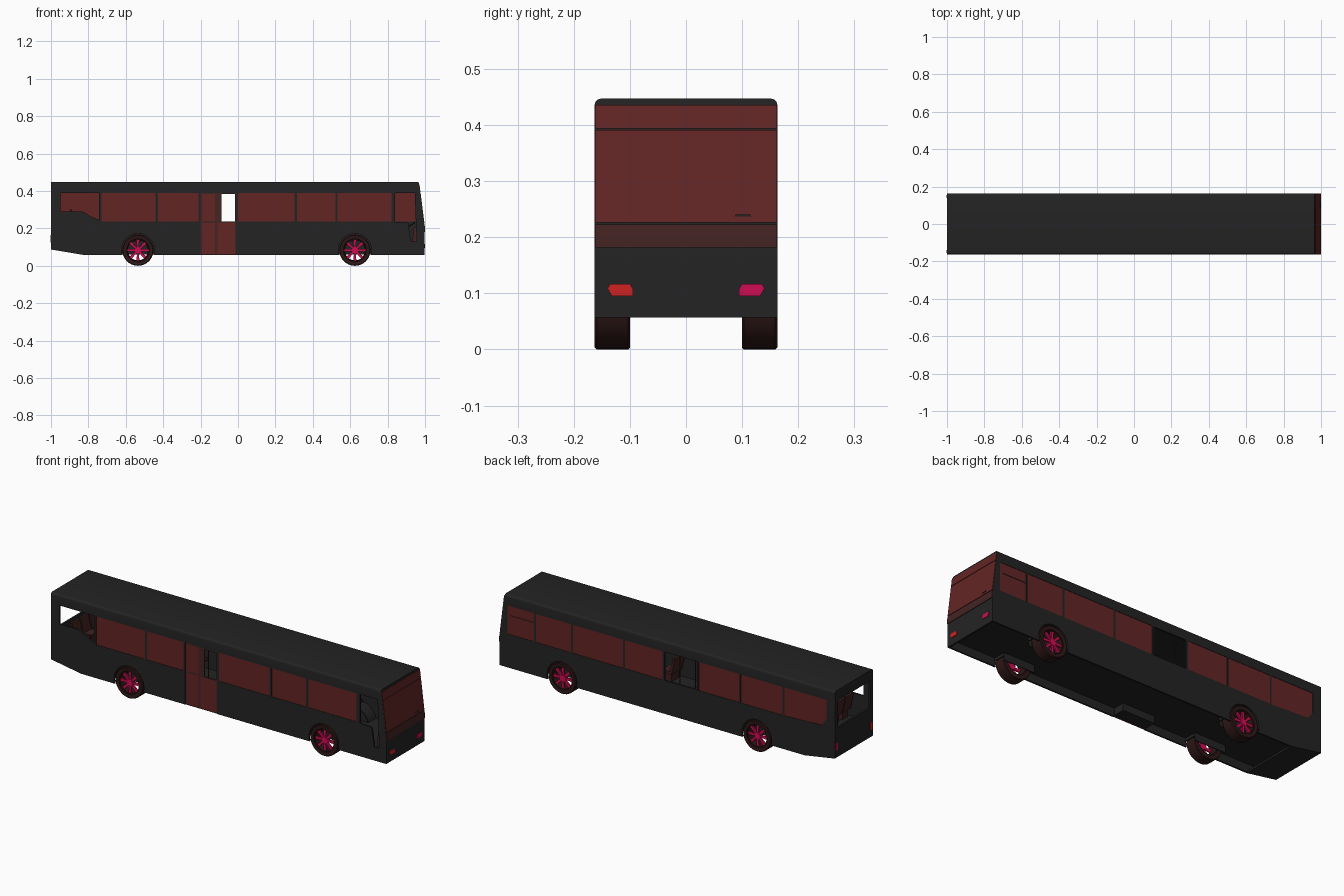
import bpy, bmesh, math
from mathutils import Matrix

if "Cube" in bpy.data.objects:
    bpy.data.objects.remove(bpy.data.objects["Cube"])

def mat(name, c):
    m = bpy.data.materials.new(name)
    m.diffuse_color = (*c, 1)
    m.use_nodes = True
    m.node_tree.nodes["Principled BSDF"].inputs["Base Color"].default_value = m.diffuse_color
    return m

BODY = mat("charcoal paint", (0.017, 0.017, 0.017))
GLASS = mat("red tinted glass", (0.125, 0.018, 0.018))
FRAME = mat("dark red trim", (0.058, 0.017, 0.017))
TYRE = mat("brown black rubber", (0.028, 0.009, 0.009))
RIM = mat("crimson rim", (0.62, 0.004, 0.085))
LAMP = mat("bright red lamp", (0.62, 0.016, 0.016))
SEAT = mat("seat maroon", (0.05, 0.014, 0.014))
W = 0.163

def finish(name, bm, m):
    bmesh.ops.recalc_face_normals(bm, faces=bm.faces)
    me = bpy.data.meshes.new(name)
    bm.to_mesh(me)
    bm.free()
    o = bpy.data.objects.new(name, me)
    bpy.context.collection.objects.link(o)
    if m:
        me.materials.append(m)
    return o

def add_prism(bm, pts, a, b, axis='y'):
    P = (lambda p, t: (p[0], t, p[1])) if axis == 'y' else (lambda p, t: (t, p[0], p[1]))
    v0 = [bm.verts.new(P(p, a)) for p in pts]
    v1 = [bm.verts.new(P(p, b)) for p in pts]
    bm.faces.new(v0)
    bm.faces.new(v1[::-1])
    n = len(pts)
    for i in range(n):
        j = (i + 1) % n
        bm.faces.new((v0[i], v0[j], v1[j], v1[i]))

def prism(name, pts, a, b, m, axis='y'):
    bm = bmesh.new()
    add_prism(bm, pts, a, b, axis)
    return finish(name, bm, m)

def rect(x0, x1, z0, z1):
    return [(x0, z0), (x1, z0), (x1, z1), (x0, z1)]

def circle(cx, cz, r, n=40, a0=0, a1=2 * math.pi, closed=False):
    k = n - 1 if closed else n
    return [(cx + r * math.cos(a0 + (a1 - a0) * i / k), cz + r * math.sin(a0 + (a1 - a0) * i / k)) for i in range(n)]

def smooth(o):
    bpy.ops.object.select_all(action='DESELECT')
    o.select_set(True)
    bpy.context.view_layer.objects.active = o
    bpy.ops.object.shade_smooth_by_angle(angle=math.radians(35))

def cut(o, cutter):
    cutter.hide_render = True
    md = o.modifiers.new("cut", 'BOOLEAN')
    md.operation, md.solver, md.object = 'DIFFERENCE', 'EXACT', cutter
    bpy.ops.object.select_all(action='DESELECT')
    o.select_set(True)
    bpy.context.view_layer.objects.active = o
    bpy.ops.object.modifier_apply(modifier=md.name)

# window outlines for each side
Z0, Z1 = 0.237, 0.39
near_glass = [rect(a, b, Z0, Z1) for a, b in
              [(-0.73, -0.44), (-0.428, -0.21), (0.0, 0.302), (0.315, 0.52), (0.533, 0.82)]]
far_glass = [rect(a, b, Z0, Z1) for a, b in
             [(0.79, 0.95), (0.57, 0.78), (0.26, 0.56), (0.025, 0.25), (-0.43, -0.19), (-0.69, -0.44)]]
far_glass.append([(-0.95, Z1), (-0.95, 0.285), (-0.92, 0.247), (-0.70, Z0), (-0.70, Z1)])
near_open = [[(-0.95, Z1), (-0.95, 0.29), (-0.83, 0.29), (-0.79, 0.265), (-0.743, 0.245), (-0.743, Z1)],
             [(0.84, 0.235), (0.84, Z1), (0.945, Z1), (0.955, 0.13), (0.925, 0.13), (0.91, 0.23)],
             rect(-0.2, -0.01, 0.03, Z1)]
far_open = [rect(-0.18, 0.015, Z0, Z1)]
WHEELS = (-0.535, 0.625)
WZ = 0.083

# body shell
bm = bmesh.new()
add_prism(bm, [(-1, 0.087), (-0.82, 0.057), (0.997, 0.057), (0.997, 0.2), (0.966, 0.447), (-1, 0.447)], -W, W)
edges = [e for e in bm.edges if all(v.co.z > 0.44 for v in e.verts) and abs(e.verts[0].co.y - e.verts[1].co.y) < 1e-4]
bmesh.ops.bevel(bm, geom=edges, offset=0.012, segments=4, profile=0.5, affect='EDGES')
body = finish("body_shell", bm, BODY)
inner = prism("inner_cutter", [(-0.82, -0.1), (-0.82, 0.067), (-0.99, 0.097), (-0.99, 0.435), (0.957, 0.435),
                               (0.987, 0.2), (0.987, -0.1)], -W + 0.009, W - 0.009, None)
bm = bmesh.new()
for p in near_glass + near_open:
    add_prism(bm, p, -0.2, -0.14)
for p in far_glass + far_open:
    add_prism(bm, p, 0.14, 0.2)
add_prism(bm, rect(-0.135, 0.135, 0.245, 0.39), -1.1, -0.96, 'x')
openings = finish("opening_cutter", bm, None)
bm = bmesh.new()
for x in WHEELS:
    for s in (-1, 1):
        add_prism(bm, circle(x, WZ, 0.089), s * 0.092, s * 0.2)
arches = finish("arch_cutter", bm, None)
floor = prism("floor", rect(-0.985, 0.985, 0.1, 0.108), -0.153, 0.153, BODY)
for c in (inner, openings, arches):
    cut(body, c)
cut(floor, arches)
smooth(body)
for c in (inner, openings, arches):
    bpy.data.objects.remove(c, do_unlink=True)

# side glass
for p in near_glass:
    prism("side_window", p, -W + 0.002, -W + 0.006, GLASS)
for p in far_glass:
    prism("side_window", p, W - 0.006, W - 0.002, GLASS)
prism("window_slider_rail", rect(0.79, 0.93, 0.335, 0.34), W - 0.003, W, FRAME)

# front glass, destination panel and lower band, following the raked nose
def nose(z):
    return 0.997 - max(0, z - 0.2) * 0.1255

def nose_panel(name, z0, z1, m):
    zs = [z0] + ([0.2] if z0 < 0.2 < z1 else []) + [z1]
    pts = [(nose(z) - 0.002, z) for z in zs] + [(nose(z) + 0.003, z) for z in reversed(zs)]
    prism(name, pts, -W + 0.001, W - 0.001, m)
nose_panel("windscreen", 0.226, 0.391, GLASS)
nose_panel("destination_panel", 0.394, 0.436, GLASS)
nose_panel("lower_nose_band", 0.182, 0.223, FRAME)
prism("wiper", rect(0.088, 0.115, 0.237, 0.24), 0.99, 0.998, BODY, 'x')

# lamps
for s, m in ((-1, LAMP), (1, RIM)):
    hexa = [(s * y, z) for y, z in [(0.095, 0.095), (0.132, 0.095), (0.14, 0.109), (0.135, 0.117), (0.1, 0.117), (0.094, 0.107)]]
    prism("headlight", hexa, 0.995, 1.0, m, 'x')
    prism("tail_light", rect(s * 0.138, s * 0.156, 0.125, 0.165), -1.0015, -0.997, m, 'x')

# door leaves: trim around glass, front leaf open above
yd = (-W + 0.001, -W + 0.007)
for x0, x1, z0, z1 in [(-0.193, -0.122, 0.24, 0.384), (-0.193, -0.122, 0.063, 0.23), (-0.109, -0.016, 0.063, 0.23)]:
    prism("door_panel", rect(x0, x1, z0, z1), *yd, GLASS)
for x0, x1, z0, z1 in [(-0.2, -0.193, 0.058, Z1), (-0.122, -0.109, 0.058, Z1), (-0.016, -0.01, 0.058, Z1),
                       (-0.109, -0.087, 0.237, 0.384), (-0.193, -0.122, 0.23, 0.24), (-0.109, -0.016, 0.23, 0.237),
                       (-0.193, -0.122, 0.384, Z1), (-0.109, -0.016, 0.384, Z1),
                       (-0.193, -0.122, 0.058, 0.063), (-0.109, -0.016, 0.058, 0.063)]:
    prism("door_trim", rect(x0, x1, z0, z1), *yd, FRAME)
prism("door_step", rect(-0.2, -0.01, 0.062, 0.1), -0.155, -0.09, BODY)

# wheels and wheel housings
def lathe(name, prof, x, m, n=40):
    bm = bmesh.new()
    rings = [[bm.verts.new((x + r * math.cos(2 * math.pi * i / n), y, WZ + r * math.sin(2 * math.pi * i / n)))
              for r, y in prof] for i in range(n)]
    for i in range(n):
        a, b = rings[i], rings[(i + 1) % n]
        for k in range(len(prof)):
            l = (k + 1) % len(prof)
            bm.faces.new((a[k], a[l], b[l], b[k]))
    o = finish(name, bm, m)
    smooth(o)
    return o

for x in WHEELS:
    for s in (-1, 1):
        lathe("tyre", [(r, s * y) for r, y in [(0.06, 0.1), (0.08, 0.1), (0.083, 0.103), (0.083, 0.159),
                                               (0.079, 0.163), (0.062, 0.161), (0.06, 0.157)]], x, TYRE)
        lathe("rim_barrel", [(r, s * y) for r, y in [(0.054, 0.105), (0.06, 0.105), (0.06, 0.159), (0.056, 0.159)]], x, TYRE)
        bm = bmesh.new()
        add_prism(bm, circle(x, WZ, 0.018, 20), s * 0.135, s * 0.158)
        for i in range(8):
            a = 2 * math.pi * i / 8
            pts = [(0.012, -0.005), (0.057, -0.008), (0.057, 0.008), (0.012, 0.005)]
            add_prism(bm, [(x + u * math.cos(a) - v * math.sin(a), WZ + u * math.sin(a) + v * math.cos(a))
                           for u, v in pts], s * 0.146, s * 0.155)
        finish("wheel_spokes", bm, RIM)
        arc = dict(n=24, a0=0, a1=math.pi, closed=True)
        prism("wheel_housing", circle(x, WZ, 0.094, **arc) + circle(x, WZ, 0.089, **arc)[::-1],
              s * 0.088, s * 0.155, BODY)
        prism("housing_wall", circle(x, WZ, 0.092, **arc) + [(x - 0.092, 0.06), (x + 0.092, 0.06)],
              s * 0.086, s * 0.09, BODY)

# interior seats
def seat(x, y, z=0.108, w=0.045, d=1):
    bm = bmesh.new()
    add_prism(bm, [(x + d * u, z + v) for u, v in [(0, 0.045), (0.055, 0.048), (0.055, 0.062), (0.01, 0.06),
                                                   (-0.008, 0.135), (-0.02, 0.135)]], y - w, y + w)
    add_prism(bm, rect(x + d * 0.01, x + d * 0.045, z, z + 0.047), y - w * 0.7, y + w * 0.7)
    finish("seat", bm, SEAT)

for i in range(12):
    x = -0.68 + i * 0.115
    on_wheel = any(abs(x - w + 0.02) < 0.14 for w in WHEELS)
    z = 0.13 if on_wheel else 0.108
    if not -0.3 < x < 0.05:
        seat(x, 0.1, z)
        seat(x, -0.1, z)
for y in (-0.11, -0.037, 0.037, 0.11):
    seat(-0.88, y, 0.165, 0.033)
prism("rear_seat_platform", rect(-0.985, -0.79, 0.108, 0.165), -0.15, 0.15, BODY)

# driver area and grab poles
seat(0.84, 0.085, 0.125, 0.035)
prism("dashboard", [(0.93, 0.108), (0.985, 0.108), (0.985, 0.215), (0.94, 0.205)], -0.15, 0.15, FRAME)
bpy.ops.mesh.primitive_torus_add(major_radius=0.028, minor_radius=0.003, major_segments=24, minor_segments=8,
                                 location=(0.92, 0.085, 0.215), rotation=(0, -0.6, 0))
bpy.context.object.name = "steering_wheel"
bpy.context.object.data.materials.append(TYRE)
for x in (-0.21, 0.0):
    for y in (-0.08, 0.05):
        bpy.ops.mesh.primitive_cylinder_add(vertices=10, radius=0.003, depth=0.33, location=(x, y, 0.272))
        bpy.context.object.name = "grab_pole"
        bpy.context.object.data.materials.append(SEAT)
